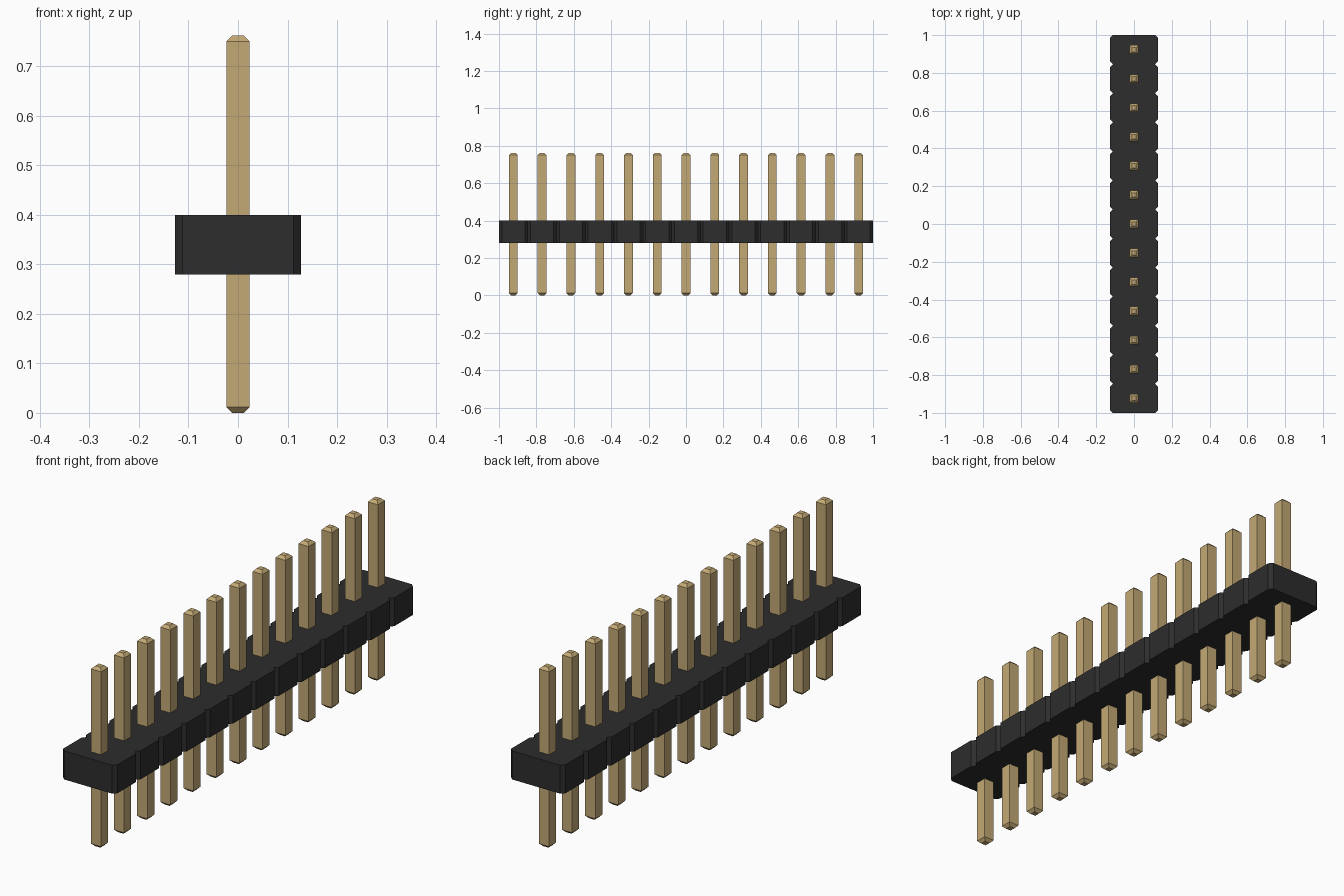
import bpy
import bmesh

cube = bpy.data.objects.get("Cube")
if cube:
    bpy.data.objects.remove(cube, do_unlink=True)

COUNT = 13
PITCH = 2.0 / COUNT
HALF_W, CHAMFER = 0.127, 0.015      # housing half width and corner cut
BODY_Z0, BODY_Z1 = 0.28, 0.40
PIN_HALF, TIP_HALF = 0.0235, 0.0115
PIN_H, TIP_H = 0.762, 0.012


def make_material(name, color, roughness):
    mat = bpy.data.materials.new(name)
    mat.use_nodes = True
    mat.diffuse_color = color
    bsdf = mat.node_tree.nodes["Principled BSDF"]
    bsdf.inputs["Base Color"].default_value = color
    bsdf.inputs["Roughness"].default_value = roughness
    return mat


def finish(bm, name, mat):
    bmesh.ops.recalc_face_normals(bm, faces=bm.faces)
    mesh = bpy.data.meshes.new(name)
    bm.to_mesh(mesh)
    bm.free()
    mesh.materials.append(mat)
    obj = bpy.data.objects.new(name, mesh)
    bpy.context.collection.objects.link(obj)
    return obj


black = make_material("black plastic", (0.026, 0.026, 0.026, 1), 0.6)
gold = make_material("gold metal", (0.55, 0.40, 0.18, 1), 0.4)

# Housing: outline with a V notch between neighbouring cells, extruded upward
inner = HALF_W - CHAMFER
right_side = [(inner, -1.0)]
for i in range(COUNT):
    y0 = -1 + i * PITCH
    y1 = y0 + PITCH
    right_side += [(HALF_W, y0 + CHAMFER), (HALF_W, y1 - CHAMFER), (inner, y1)]
outline = right_side + [(-x, y) for x, y in reversed(right_side)]

bm = bmesh.new()
base = bm.faces.new([bm.verts.new((x, y, BODY_Z0)) for x, y in outline])
top = bmesh.ops.extrude_face_region(bm, geom=[base], use_keep_orig=True)
bmesh.ops.translate(bm, vec=(0, 0, BODY_Z1 - BODY_Z0),
                    verts=[g for g in top["geom"] if isinstance(g, bmesh.types.BMVert)])
finish(bm, "housing", black)


# Pin: square rings stacked upward, tapered at both ends
def build_pin():
    bm = bmesh.new()
    rings = []
    for z, h in ((0, TIP_HALF), (TIP_H, PIN_HALF), (PIN_H - TIP_H, PIN_HALF), (PIN_H, TIP_HALF)):
        rings.append([bm.verts.new((sx * h, sy * h, z))
                      for sx, sy in ((-1, -1), (1, -1), (1, 1), (-1, 1))])
    for a, b in zip(rings, rings[1:]):
        for k in range(4):
            n = (k + 1) % 4
            bm.faces.new((a[k], a[n], b[n], b[k]))
    bm.faces.new(rings[0])
    bm.faces.new(rings[-1])
    return finish(bm, "pin_01", gold)


# Row of pins sharing one mesh
first = build_pin()
for i in range(COUNT):
    pin = first if i == 0 else bpy.data.objects.new(f"pin_{i + 1:02d}", first.data)
    if i:
        bpy.context.collection.objects.link(pin)
    pin.location.y = -1 + (i + 0.5) * PITCH
